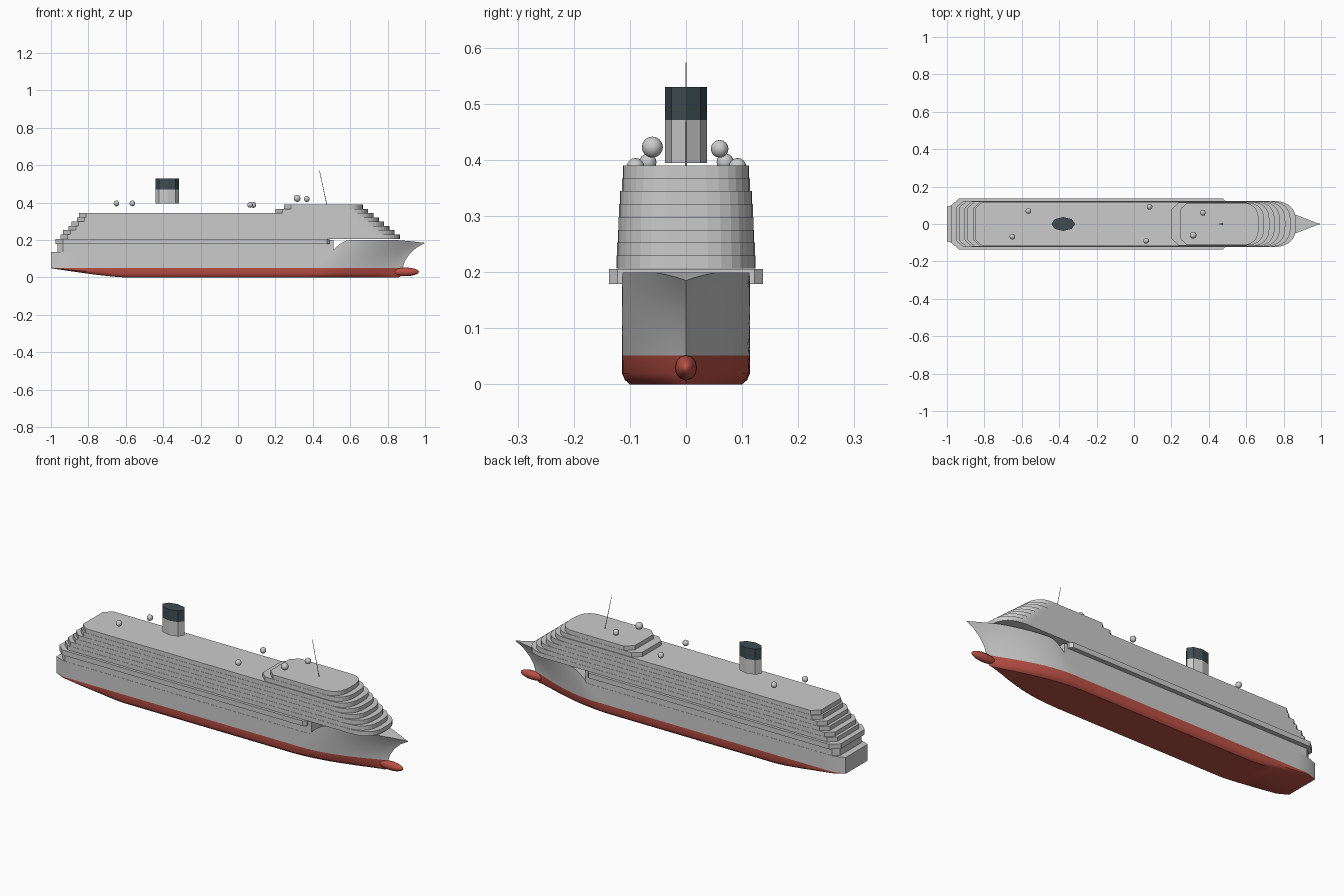
import bpy, bmesh, math
from mathutils import Vector

if "Cube" in bpy.data.objects:
    bpy.data.objects.remove(bpy.data.objects["Cube"])


def material(name, rgb):
    m = bpy.data.materials.new(name)
    m.diffuse_color = (*rgb, 1)
    m.use_nodes = True
    m.node_tree.nodes["Principled BSDF"].inputs["Base Color"].default_value = m.diffuse_color
    return m


GREY = material("grey_paint", (0.8, 0.8, 0.8))
RED = material("red_antifouling", (0.5, 0.08, 0.06))
DARK = material("dark_funnel", (0.05, 0.075, 0.085))


def finish(name, bm, mats=(), smooth=None):
    bmesh.ops.recalc_face_normals(bm, faces=bm.faces)
    me = bpy.data.meshes.new(name)
    bm.to_mesh(me)
    bm.free()
    ob = bpy.data.objects.new(name, me)
    bpy.context.collection.objects.link(ob)
    for m in mats:
        me.materials.append(m)
    if smooth:
        bpy.ops.object.select_all(action='DESELECT')
        ob.select_set(True)
        bpy.context.view_layer.objects.active = ob
        bpy.ops.object.shade_smooth_by_angle(angle=math.radians(smooth))
    return ob


def prism(name, half, z0, z1, mats=(), smooth=None):
    """Extrude a half outline (y >= 0, stern to bow), mirrored across y."""
    outline = half + [(x, -y) for x, y in reversed(half) if y > 1e-6]
    bm = bmesh.new()
    lo = [bm.verts.new((x, y, z0)) for x, y in outline]
    hi = [bm.verts.new((x, y, z1)) for x, y in outline]
    n = len(outline)
    bm.faces.new(lo)
    bm.faces.new(hi)
    for i in range(n):
        j = (i + 1) % n
        bm.faces.new((lo[i], lo[j], hi[j], hi[i]))
    return finish(name, bm, mats, smooth)


# Hull: lofted stations, each level has its own stem position
# level: z (or fraction of the height above 0.09), stem x, half width
LEVELS = [(0.0, 0.86, 0.1), (0.008, 0.872, 0.109), (0.02, 0.88, 0.114),
          (0.052, 0.88, 0.114), (0.09, 0.893, 0.114)]
UPPER = [(0.35, 0.918, 0.114), (0.7, 0.955, 0.114), (1.0, 1.0, 0.114)]


def sheer(x):
    if x < 0.51:
        return 0.136
    if x < 0.6:
        return 0.15 + 0.05 * math.sin((x - 0.51) / 0.09 * math.pi / 2)
    return 0.2 - 0.015 * max(0, (x - 0.84) / 0.16) ** 1.3


def station(x, u):
    pts = []
    all_levels = LEVELS + UPPER
    for k, (z, stem, w) in enumerate(all_levels):
        px = x if u is None else 0.2 + (stem - 0.2) * u
        if k >= len(LEVELS):
            z = 0.09 + (sheer(px) - 0.09) * z
        if px < -0.6 and z < 0.052:          # rising stern bottom
            rise = ((-0.6 - px) / 0.4) ** 1.3 * 0.96
            z += (0.052 - z) * rise
        start = 0.36 + 0.19 * k / (len(all_levels) - 1)
        t = min(1, max(0, (px - start) / (stem - start)))
        w *= (1 - t * t) ** 1.25
        if px < -0.94:                       # narrowing transom
            w -= 0.022 * (-0.94 - px) / 0.06
        pts.append((px, w, z))
    pts.reverse()
    return pts + [(a, -b, c) for a, b, c in reversed(pts)]


bm = bmesh.new()
stations = [station(x, None) for x in (-1, -0.94, -0.88, -0.82, -0.76, -0.7, -0.65, -0.6, -0.2)]
stations += [station(0, i / 40) for i in range(41)]
rings = [[bm.verts.new(p) for p in s] for s in stations]
n = len(rings[0])
keel_levels = range(n // 2 - 4, n // 2 + 3)
for a, b in zip(rings, rings[1:]):
    for i in range(n):
        j = (i + 1) % n
        f = bm.faces.new((a[i], a[j], b[j], b[i]))
        f.material_index = 1 if i in keel_levels else 0
bm.faces.new(rings[0])
bmesh.ops.remove_doubles(bm, verts=bm.verts, dist=1e-5)
finish("hull", bm, (GREY, RED), 30)

# Bulbous bow
bm = bmesh.new()
bmesh.ops.create_uvsphere(bm, u_segments=12, v_segments=10, radius=1)
for v in bm.verts:
    x, y, z = v.co
    v.co = (0.895 + 0.072 * z, 0.02 * y, 0.03 + 0.023 * x)
finish("bulbous_bow", bm, (RED,), 40)

# Lower deck wall and overhanging promenade
prism("lower_deck", [(-0.965, 0.09), (-0.935, 0.113), (0.51, 0.113)], 0.13, 0.2)
prism("promenade_deck", [(-0.977, 0.1), (-0.935, 0.137), (0.475, 0.137), (0.49, 0.122)], 0.179, 0.206)


# Stepped passenger decks: chamfered stern, rounded front
def deck_outline(rear, front, w, nose, chamfer):
    half = [(rear, w - chamfer), (rear + chamfer * 1.1, w)]
    for i in range(9):
        a = math.pi / 2 * (1 - i / 8)
        half.append((front - nose + nose * math.cos(a) ** 0.85, w * math.sin(a) ** 0.7
                     if i < 8 else 0.0))
    return half


rears = [-0.95, -0.935, -0.905, -0.89, -0.86, -0.85, 0.2, 0.245]
for i, rear in enumerate(rears):
    z = 0.207 + 0.0229 * i
    front = 0.866 - 0.0283 * i
    w = 0.124 - 0.0012 * i - (0.003 if i > 5 else 0)
    prism(f"passenger_deck_{i + 1}",
          deck_outline(rear, front, w, 0.13 - 0.006 * i, 0.035), z, z + 0.0229)

# Funnel: eight-sided oval with dark top
oval = [(-0.378 - 0.0635 * math.cos(a), 0.037 * math.sin(a))
        for a in [math.pi * i / 4 for i in range(5)]]
prism("funnel_base", oval, 0.395, 0.471)
prism("funnel_cap", oval, 0.471, 0.53, (DARK,))

# Radar domes
domes = [(-0.65, -0.068, 0.396, 0.0155), (-0.565, 0.07, 0.396, 0.0155),
         (0.065, -0.09, 0.388, 0.0155), (0.083, 0.092, 0.388, 0.0155),
         (0.316, -0.06, 0.423, 0.0188), (0.368, 0.06, 0.42, 0.0158)]
for i, (x, y, z, r) in enumerate(domes):
    bm = bmesh.new()
    bmesh.ops.create_uvsphere(bm, u_segments=10, v_segments=8, radius=r)
    bmesh.ops.translate(bm, verts=bm.verts, vec=(x, y, z))
    finish(f"radar_dome_{i + 1}", bm, (), 50)

# Raked mast
foot, tip = Vector((0.475, 0, 0.388)), Vector((0.435, 0, 0.574))
bm = bmesh.new()
bmesh.ops.create_cone(bm, cap_ends=True, segments=6, radius1=0.0018, radius2=0.0012,
                      depth=(tip - foot).length)
bmesh.ops.rotate(bm, verts=bm.verts,
                 matrix=(tip - foot).to_track_quat('Z', 'Y').to_matrix())
bmesh.ops.translate(bm, verts=bm.verts, vec=(foot + tip) / 2)
finish("mast", bm)
